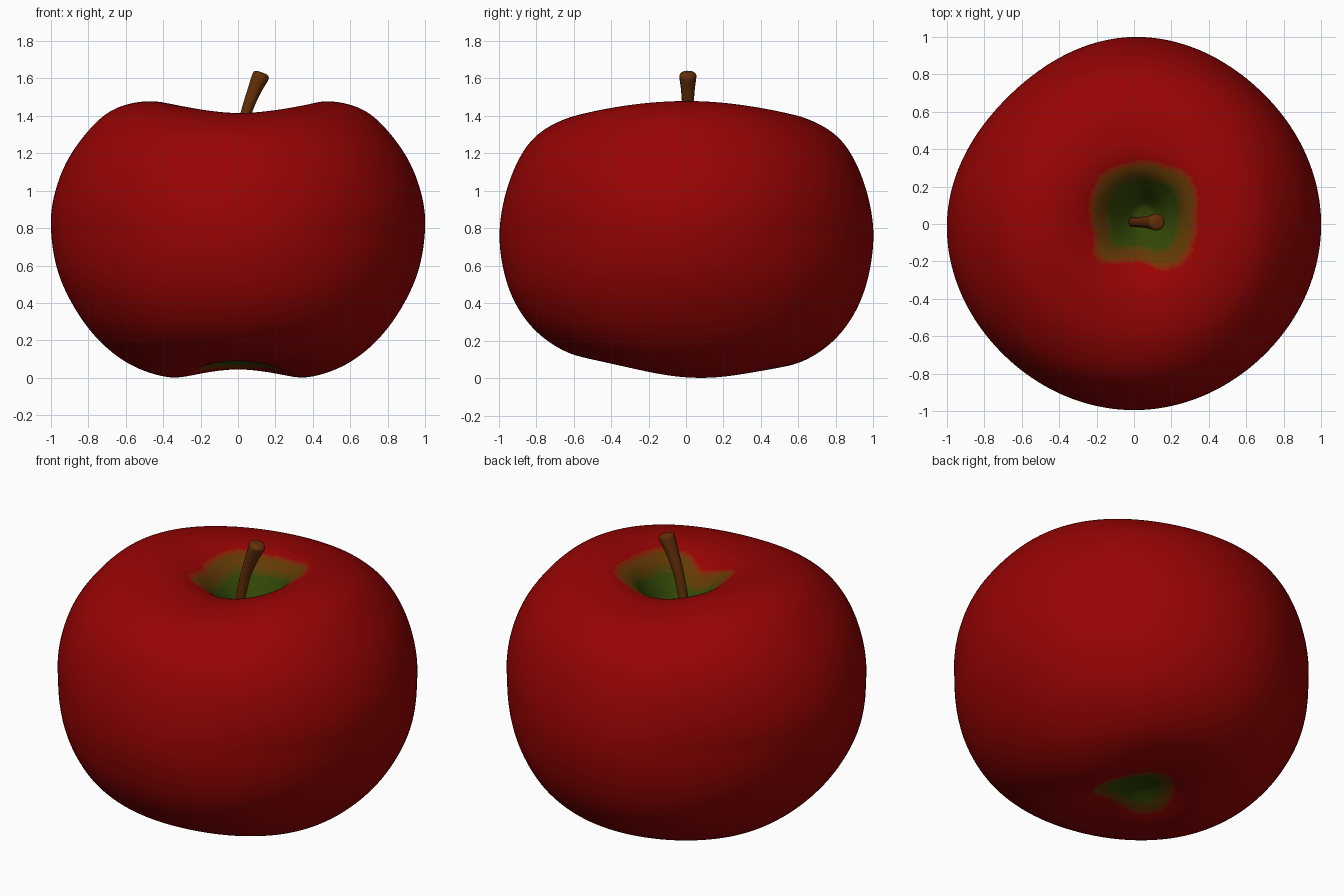
import bpy, bmesh
from math import sin, cos, pi, atan2, hypot
from mathutils import Vector

if "Cube" in bpy.data.objects:
    bpy.data.objects.remove(bpy.data.objects["Cube"])

SEGMENTS, STEPS = 192, 12


def material(name, rgb):
    m = bpy.data.materials.new(name)
    m.use_nodes = True
    m.diffuse_color = (*rgb, 1)
    bsdf = m.node_tree.nodes["Principled BSDF"]
    bsdf.inputs["Base Color"].default_value = (*rgb, 1)
    bsdf.inputs["Roughness"].default_value = 0.6
    return m


def catmull(a, b, c, d, t):
    return 0.5 * (2 * b + (c - a) * t + (2 * a - 5 * b + 4 * c - d) * t * t
                  + (3 * b - a - 3 * c + d) * t ** 3)


def smooth_path(points, steps):
    """Smooth open path through the given points."""
    p = [Vector(q) for q in points]
    p = [2 * p[0] - p[1]] + p + [2 * p[-1] - p[-2]]
    out = [catmull(*p[i:i + 4], k / steps)
           for i in range(len(p) - 3) for k in range(steps)]
    return out + [p[-2]]


def around(values, angle):
    """Smooth periodic value at an angle, from evenly spaced samples."""
    n = len(values)
    u = (angle / (2 * pi)) % 1 * n
    i = int(u)
    return catmull(*[values[(i + k) % n] for k in (-1, 0, 1, 2)], u - i)


# Colours, blending from red skin to green hollow
red, green = Vector((0.31, 0.001, 0.001)), Vector((0.034, 0.064, 0.002))
names = ["red skin", "russet red", "brown blush", "olive brown",
         "olive", "olive green", "hollow green"]
skin = [material(n, red.lerp(green, i / 6)) for i, n in enumerate(names)]
bark = material("stem brown", (0.13, 0.029, 0.002))

# Fruit profiles (radius, height): towards the sides and towards front and back
side = smooth_path([(0, 1.12), (.07, 1.15), (.17, 1.3), (.28, 1.42), (.47, 1.478),
                    (.69, 1.42), (.87, 1.23), (.97, 1.02), (1, .8), (.95, .53),
                    (.8, .265), (.6, .085), (.37, .005), (.2, .045), (.08, .1), (0, .11)], STEPS)
face = smooth_path([(0, 1.12), (.07, 1.15), (.17, 1.28), (.27, 1.38), (.42, 1.415),
                    (.64, 1.385), (.83, 1.265), (.95, 1.04), (1, .76), (.95, .47),
                    (.82, .25), (.62, .11), (.38, .068), (.2, .085), (.08, .105), (0, .11)], STEPS)
outline = [1, .98, 1, .955, 1, .985, .995, .985]
top_patch = [.28, .3, .31, .28, .28, .28, .3, .29, .28, .28, .33, .27, .25, .31, .32, .29]
low_patch = [.22, .2, .27, .21, .21, .23, .19, .22]


def fruit_point(i, angle):
    w = abs(cos(angle)) ** 1.7
    p = face[i].lerp(side[i], w)
    # fuller shoulders on the diagonals, tilted base, hollow set off centre
    bulge = 1 + 0.03 * sin(2 * angle) ** 2 * min(1, abs(p.y - 0.78) / 0.5)
    r = p.x * around(outline, angle) * bulge
    low = max(0, 1 - p.y / 0.7) * min(1, p.x / 0.3)
    shift = max(0, 1 - p.x / 0.5) if p.y > 0.8 else 0
    return (r * cos(angle) + 0.06 * shift, r * sin(angle) + 0.05 * shift,
            p.y - 0.025 * low * sin(angle))


def skin_index(c):
    """Blend step by distance from the middle of a hollow."""
    if c.z > 0.8:
        dx, dy, patch = c.x - 0.05, c.y - 0.05, top_patch
    else:
        dx, dy, patch = c.x, c.y, low_patch
    s = hypot(dx, dy) / around(patch, atan2(dy, dx))
    return sum(s < limit for limit in (1.04, 1, .96, .92, .74, .66))


# Fruit body
bm = bmesh.new()
rings = []
for i in range(1, len(side) - 1):
    rings.append([bm.verts.new(fruit_point(i, 2 * pi * j / SEGMENTS)) for j in range(SEGMENTS)])
top = bm.verts.new(fruit_point(0, 0))
bottom = bm.verts.new(fruit_point(len(side) - 1, 0))
for j in range(SEGMENTS):
    k = (j + 1) % SEGMENTS
    bm.faces.new((top, rings[0][j], rings[0][k]))
    bm.faces.new((bottom, rings[-1][k], rings[-1][j]))
    for a, b in zip(rings, rings[1:]):
        bm.faces.new((a[j], b[j], b[k], a[k]))
for f in bm.faces:
    f.smooth = True
    f.material_index = skin_index(f.calc_center_median())
bmesh.ops.recalc_face_normals(bm, faces=bm.faces)
mesh = bpy.data.meshes.new("fruit_body")
bm.to_mesh(mesh)
bm.free()
for m in skin:
    mesh.materials.append(m)
bpy.context.collection.objects.link(bpy.data.objects.new("fruit_body", mesh))

# Stem: curved tube, thicker towards its rounded tip (x, y, z, radius)
stem_path = smooth_path([(-.01, .01, 1.08, .028), (.007, .01, 1.25, .027), (.042, .01, 1.41, .029),
                         (.085, .01, 1.53, .036), (.118, .01, 1.605, .045),
                         (.126, .01, 1.624, .04), (.129, .01, 1.632, .022)], 4)
curve = bpy.data.curves.new("stem", "CURVE")
curve.dimensions = "3D"
curve.bevel_depth = 1
curve.bevel_resolution = 6
curve.use_fill_caps = True
spline = curve.splines.new("POLY")
spline.points.add(len(stem_path) - 1)
for point, (x, y, z, r) in zip(spline.points, stem_path):
    point.co = (x, y, z, 1)
    point.radius = r
spline.use_smooth = True
curve.materials.append(bark)
bpy.context.collection.objects.link(bpy.data.objects.new("stem", curve))
